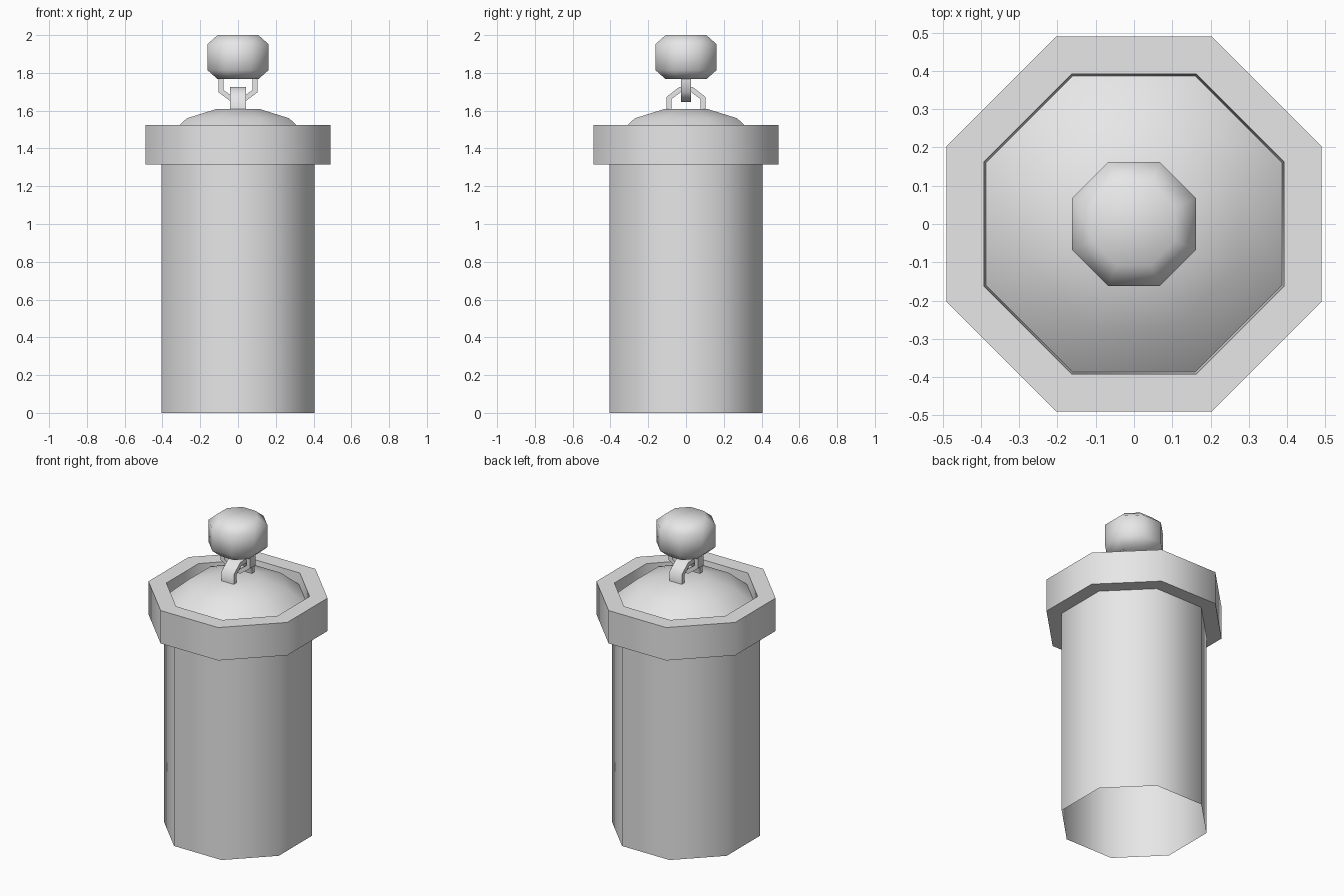
import bpy
import bmesh
from math import pi, cos, sin, radians

cube = bpy.data.objects.get("Cube")
if cube:
    bpy.data.objects.remove(cube)

grey = bpy.data.materials.new("plain grey")
grey.use_nodes = True
grey.diffuse_color = (0.8, 0.8, 0.8, 1)
grey.node_tree.nodes["Principled BSDF"].inputs["Base Color"].default_value = (0.8, 0.8, 0.8, 1)

SIDES = 8


def finish(name, bm):
    mesh = bpy.data.meshes.new(name)
    bm.to_mesh(mesh)
    bm.free()
    obj = bpy.data.objects.new(name, mesh)
    mesh.materials.append(grey)
    bpy.context.collection.objects.link(obj)
    bpy.ops.object.select_all(action='DESELECT')
    obj.select_set(True)
    bpy.context.view_layer.objects.active = obj
    bpy.ops.object.shade_smooth_by_angle(angle=radians(60))
    return obj


def lathe(name, profile, cap_start=False, cap_end=False):
    """Eight-sided turning; profile holds (flat-side radius, height), bottom to top outside."""
    bm = bmesh.new()
    rings = []
    for radius, z in profile:
        r = radius / cos(pi / SIDES)
        angles = [(i + 0.5) * 2 * pi / SIDES for i in range(SIDES)]
        rings.append([bm.verts.new((r * cos(a), r * sin(a), z)) for a in angles])
    for low, high in zip(rings, rings[1:]):
        for i in range(SIDES):
            j = (i + 1) % SIDES
            bm.faces.new((low[i], low[j], high[j], high[i]))
    if cap_start:
        bm.faces.new(rings[0][::-1])
    if cap_end:
        bm.faces.new(rings[-1])
    return finish(name, bm)


def strap_loop(name, base, shoulder, crown, width, along_x):
    """Flat strap bent into an arch; it hangs down when the crown is below the base."""
    up = 1 if crown > base else -1
    t = 0.026
    outer = [(-0.104, base), (-0.104, shoulder), (-0.036, crown)]
    inner = [(-0.104 + t, base), (-0.104 + t, shoulder - up * 0.012), (-0.026, crown - up * t)]
    outer += [(-u, z) for u, z in reversed(outer)]
    inner += [(-u, z) for u, z in reversed(inner)]
    bm = bmesh.new()

    def row(points, side):
        return [bm.verts.new((u, side, z) if along_x else (side, u, z)) for u, z in points]

    rows = [row(outer, -width), row(outer, width), row(inner, width), row(inner, -width)]
    for a, b in zip(rows, rows[1:] + rows[:1]):
        for i in range(len(outer) - 1):
            bm.faces.new((a[i], a[i + 1], b[i + 1], b[i]))
    for end in (0, -1):
        bm.faces.new([r[end] for r in rows])
    bmesh.ops.recalc_face_normals(bm, faces=bm.faces)
    return finish(name, bm)


# Open-bottomed container wall
lathe("body", [(0.405, 0), (0.405, 1.315)])

# Collar around the top, with its recessed inner wall
lathe("collar", [(0.405, 1.315), (0.49, 1.315), (0.49, 1.525), (0.392, 1.525), (0.386, 1.455)])

# Domed lid
lathe("lid", [(0.386, 1.455), (0.27, 1.56), (0.11, 1.61)], cap_end=True)

# Two interlocked straps
strap_loop("lid_loop", 1.6, 1.672, 1.725, 0.043, along_x=False)
strap_loop("knob_loop", 1.775, 1.698, 1.647, 0.026, along_x=True)

# Rounded knob
lathe("knob", [(0.108, 1.767), (0.162, 1.815), (0.162, 1.952), (0.108, 2.0)],
      cap_start=True, cap_end=True)
